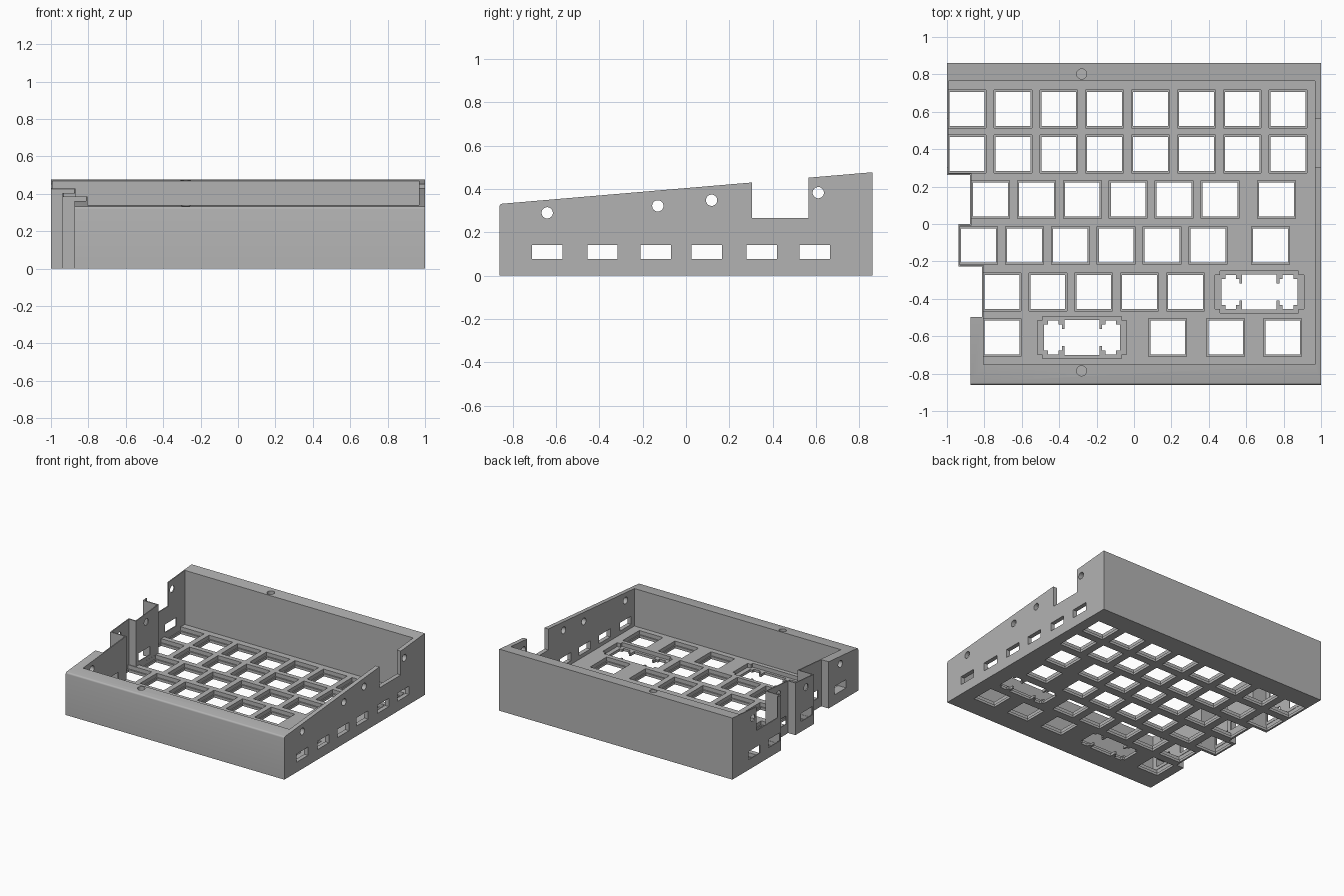
import bpy
import bmesh
from math import cos, sin, tau, radians
from mathutils import Vector

old = bpy.data.objects.get("Cube")
if old:
    bpy.data.objects.remove(old, do_unlink=True)

FLOOR, LIP = 0.05, 0.02      # floor top and switch lip heights
PITCH = 0.2453               # key spacing


def add_prism(bm, points, low, high, axis="z"):
    """Extrude an outline along z (points are x, y) or along x (points are y, z)."""
    def place(a, b, h):
        return (a, b, h) if axis == "z" else (h, a, b)
    base = [bm.verts.new(place(a, b, low)) for a, b in points]
    top = [bm.verts.new(place(a, b, high)) for a, b in points]
    bm.faces.new(base[::-1])
    bm.faces.new(top)
    for i in range(len(points)):
        j = (i + 1) % len(points)
        bm.faces.new((base[i], base[j], top[j], top[i]))
    return top


def rect(cx, cy, w, h):
    return [(cx + sx * w / 2, cy + sy * h / 2)
            for sx, sy in ((-1, -1), (1, -1), (1, 1), (-1, 1))]


def circle(cx, cy, r, n=32):
    return [(cx + r * cos(tau * i / n), cy + r * sin(tau * i / n)) for i in range(n)]


def four_way(quarter, cx, cy):
    """Mirror a quarter outline (from +y round to +x) into a closed loop."""
    q = quarter[::-1]
    loop = q + [(-x, y) for x, y in q[::-1]]
    loop += [(-x, -y) for x, y in q] + [(x, -y) for x, y in q[::-1]]
    return [(cx + x, cy + y) for x, y in loop]


def make_object(name, bm):
    bmesh.ops.recalc_face_normals(bm, faces=bm.faces)
    mesh = bpy.data.meshes.new(name)
    bm.to_mesh(mesh)
    bm.free()
    ob = bpy.data.objects.new(name, mesh)
    bpy.context.collection.objects.link(ob)
    return ob


def cutter(name, prisms):
    bm = bmesh.new()
    for p in prisms:
        add_prism(bm, *p)
    ob = make_object(name, bm)
    ob.hide_render = True
    return ob


# Case body: stepped outline with a sloping top
outer = [(-.875, -.86), (1, -.86), (1, .86), (-1, .86), (-1, .262), (-.876, .262),
         (-.876, 0), (-.938, 0), (-.938, -.226), (-.812, -.226),
         (-.812, -.497), (-.875, -.497)]
bm = bmesh.new()
top = add_prism(bm, outer, 0, 1)
for v in top:
    v.co.z = .331 + (v.co.y + .86) * .085
front_edge = bm.edges.get((top[0], top[1]))
bmesh.ops.bevel(bm, geom=[front_edge], offset=.012, segments=4, profile=.5,
                affect="EDGES")
case = make_object("keyboard_case", bm)

# Inner cavity, leaving thick front and back walls and thin stepped side walls
inner = [(-.804, -.75), (.967, -.75), (.967, .765), (-.992, .765), (-.992, .27),
         (-.869, .27), (-.869, -.008), (-.93, -.008), (-.93, -.218), (-.804, -.218)]
cavity = cutter("cavity_cutter", [(inner, FLOOR, 1)])

# Key positions: row y, first x, evenly spaced count, then odd keys
rows = [(.615, -.893, 8, []), (.374, -.893, 8, []), (.131, -.767, 6, [.762]),
        (-.115, -.831, 6, [.73]), (-.364, -.706, 5, []), (-.607, -.706, 1, [.18, .49, .795])]
keys = [(x, y) for y, x0, n, extra in rows
        for x in [x0 + PITCH * i for i in range(n)] + extra]
wide_keys = [(.67, -.364), (-.278, -.607)]

# Wide key openings with side lobes, and their clearance pockets
lobes = [(.093, .093), (.093, .045), (.107, .045), (.107, .07), (.125, .07),
         (.125, .09), (.182, .09), (.182, .07), (.203, .07)]
clearance = [(.21, .112), (.21, .09), (.238, .09)]
openings = [(rect(x, y, .186, .182), -.1, FLOOR + .004) for x, y in keys]
openings += [(four_way(lobes, x, y), -.1, FLOOR + .004) for x, y in wide_keys]
pockets = [(rect(x, y, .203, .203), LIP, FLOOR + .004) for x, y in keys]
pockets += [(four_way(clearance, x, y), LIP, FLOOR + .004) for x, y in wide_keys]

# Side slots and round screw holes run through both side walls
sides = [(rect(y, .11, .14, .064), -2, 2, "x")
         for y in (-.64, -.385, -.139, .095, .349, .594)]
sides += [(circle(y, z, .026), -2, 2, "x")
          for y, z in ((-.64, .29), (-.13, .322), (.118, .348), (.61, .383))]
sides.append((rect(.435, .5, .26, .466), -2, 2, "x"))

# Blind screw holes in the tops of the front and back walls
screws = [(circle(-.28, y, .027), z, 1) for y, z in ((.802, .3), (-.785, .18))]

cutters = [cavity, cutter("pocket_cutter", pockets), cutter("opening_cutter", openings),
           cutter("side_cutter", sides), cutter("screw_cutter", screws)]
for c in cutters:
    m = case.modifiers.new(c.name, "BOOLEAN")
    m.operation, m.solver, m.object = "DIFFERENCE", "EXACT", c

# Bake the cuts and discard the cutters
deps = bpy.context.evaluated_depsgraph_get()
mesh = bpy.data.meshes.new_from_object(case.evaluated_get(deps))
case.modifiers.clear()
case.data = mesh
for c in cutters:
    bpy.data.objects.remove(c, do_unlink=True)

# Single grey plastic
grey = bpy.data.materials.new("grey_plastic")
grey.use_nodes = True
colour = (.45, .45, .45, 1)
grey.diffuse_color = colour
grey.node_tree.nodes["Principled BSDF"].inputs["Base Color"].default_value = colour
mesh.materials.clear()
mesh.materials.append(grey)

bpy.ops.object.select_all(action="DESELECT")
case.select_set(True)
bpy.context.view_layer.objects.active = case
bpy.ops.object.shade_smooth_by_angle(angle=radians(30))
